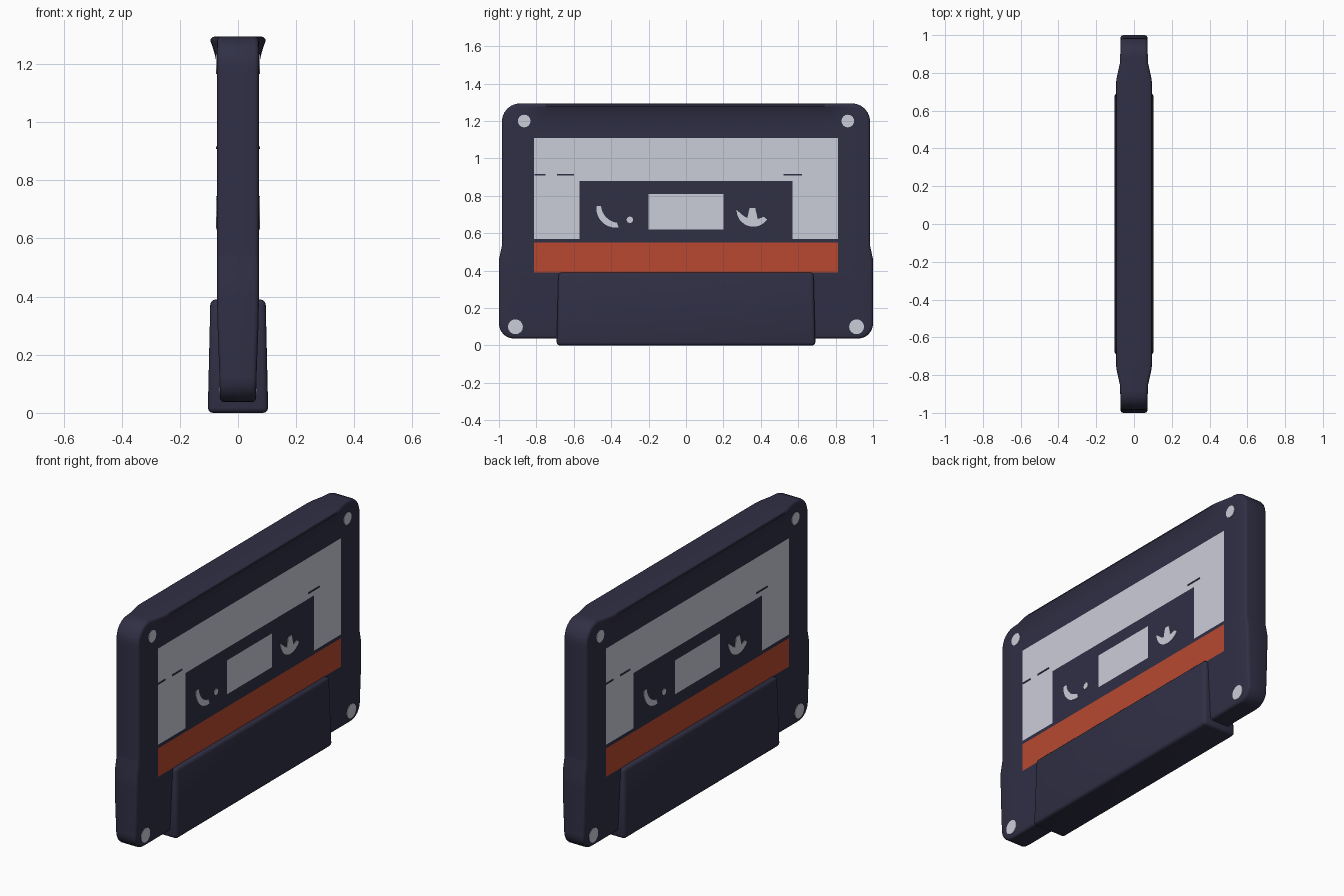
import bpy, bmesh, math
from mathutils import Vector

if "Cube" in bpy.data.objects:
    bpy.data.objects.remove(bpy.data.objects["Cube"])


def material(name, rgb):
    m = bpy.data.materials.new(name)
    m.diffuse_color = (*rgb, 1)
    m.use_nodes = True
    m.node_tree.nodes["Principled BSDF"].inputs["Base Color"].default_value = m.diffuse_color
    return m


DARK = material("dark navy plastic", (0.030, 0.029, 0.060))
WHITE = material("pale grey label", (0.60, 0.61, 0.69))
RED = material("rust red stripe", (0.48, 0.066, 0.030))
BASE = 0.072


def smooth(t):
    t = min(max(t, 0), 1)
    return t * t * (3 - 2 * t)


def half_width(y, z):
    """Half thickness of the shell: thin at the foot, flared at the top rim."""
    w = 0.062 + 0.010 * smooth((z - 0.03) / 0.37)
    flare = min(max((z - 1.17) / 0.11, 0), 1) ** 2
    return w + 0.024 * flare * smooth((0.88 - abs(y)) / 0.14)


def finish(bm, name, mats, angle=35):
    bmesh.ops.recalc_face_normals(bm, faces=bm.faces[:])
    me = bpy.data.meshes.new(name)
    bm.to_mesh(me)
    bm.free()
    for m in mats:
        me.materials.append(m)
    ob = bpy.data.objects.new(name, me)
    bpy.context.collection.objects.link(ob)
    bpy.ops.object.select_all(action='DESELECT')
    ob.select_set(True)
    bpy.context.view_layer.objects.active = ob
    bpy.ops.object.shade_smooth_by_angle(angle=math.radians(angle))
    return ob


def extrude_outline(bm, pts, x0, x1, side=1):
    """Prism from (y, z) points; side -1 turns it half round the z axis."""
    verts = [bm.verts.new((side * x0, side * y, z)) for y, z in pts]
    face = bm.faces.new(verts)
    out = bmesh.ops.extrude_face_region(bm, geom=[face])
    for v in out["geom"]:
        if isinstance(v, bmesh.types.BMVert):
            v.co.x = side * x1


def arc(cy, cz, r, a0, a1, n):
    return [(cy + r * math.cos(math.radians(a0 + (a1 - a0) * i / n)),
             cz + r * math.sin(math.radians(a0 + (a1 - a0) * i / n)))
            for i in range(n + 1)]


# Shell: rounded outline with a small step outwards below the middle
half = (arc(0.92, 0.117, 0.08, -90, 0, 6) + [(1.0, 0.46), (0.985, 0.53)]
        + arc(0.885, 1.195, 0.10, 0, 90, 6))
outline = half + [(-y, z) for y, z in reversed(half)]
bm = bmesh.new()
extrude_outline(bm, outline, -BASE, BASE)
bmesh.ops.recalc_face_normals(bm, faces=bm.faces[:])
rim = [e for e in bm.edges if abs(e.verts[0].co.x - e.verts[1].co.x) < 1e-5]
bmesh.ops.bevel(bm, geom=rim, offset=0.016, segments=3, profile=0.5, affect='EDGES')

# Cuts for the label borders and for the flared rim
cuts_z = [0.12, 0.2, 0.3, 0.39, 0.55, 0.57, 0.62, 0.81, 0.88, 1.11,
          1.17, 1.2, 1.225, 1.25, 1.265, 1.275]
cuts_y = [0.2, 0.57, 0.812, 0.74, 0.77, 0.85, 0.88]
planes = [((0, 0, z), (0, 0, 1)) for z in cuts_z]
planes += [((0, s * y, 0), (0, 1, 0)) for y in cuts_y for s in (1, -1)]
for co, no in planes:
    bmesh.ops.bisect_plane(bm, geom=bm.verts[:] + bm.edges[:] + bm.faces[:],
                           plane_co=co, plane_no=no)
for v in bm.verts:
    v.co.x *= half_width(v.co.y, v.co.z) / BASE

# Label, window and stripe colours by position on the two broad faces
bm.normal_update()
for f in bm.faces:
    c = f.calc_center_median()
    y, z = abs(c.y), c.z
    if abs(f.normal.x) < 0.7 or y > 0.812:
        continue
    if 0.39 < z < 0.55:
        f.material_index = 2
    elif 0.57 < z < 1.11:
        in_panel = y < 0.57 and z < 0.88
        in_window = y < 0.2 and 0.62 < z < 0.81
        if in_window or not in_panel:
            f.material_index = 1
finish(bm, "cassette_shell", [DARK, WHITE, RED])

# Thicker head block at the foot, slightly wider at the bottom
bm = bmesh.new()
bmesh.ops.create_cube(bm, size=2)
for v in bm.verts:
    low = v.co.z < 0
    v.co = Vector((v.co.x * (0.104 if low else 0.095),
                   v.co.y * (0.692 if low else 0.682),
                   0 if low else 0.39))
bmesh.ops.bevel(bm, geom=bm.edges[:], offset=0.018, segments=3, profile=0.5,
                affect='EDGES')
finish(bm, "head_block", [DARK])


def plates(name, outlines, mat):
    """Thin plates on both broad faces, following the shell thickness."""
    bm = bmesh.new()
    for pts in outlines:
        cy = sum(p[0] for p in pts) / len(pts)
        cz = sum(p[1] for p in pts) / len(pts)
        w = half_width(cy, cz)
        for side in (1, -1):
            extrude_outline(bm, pts, w - 0.005, w + 0.003, side)
    finish(bm, name, [mat])


# Corner screws
plates("corner_screws",
       [arc(s * y, z, r, 0, 337.5, 15) for s in (1, -1)
        for y, z, r in ((0.865, 1.2, 0.034), (0.912, 0.1, 0.040))], WHITE)

# Crescent shaped reel hubs with a small tooth
left = arc(-0.375, 0.735, 0.105, 175, 278, 10) + arc(-0.355, 0.755, 0.10, 262, 185, 8)
right = arc(0.36, 0.725, 0.09, 180, 325, 12) + arc(0.365, 0.775, 0.10, 300, 225, 8)
tooth = [(0.325, 0.67), (0.385, 0.67), (0.37, 0.735), (0.34, 0.735)]
dot = arc(-0.30, 0.672, 0.018, 0, 315, 7)
plates("reel_hubs", [left, right, dot], WHITE)
plates("reel_tooth", [tooth], WHITE)

# Fine ruled line segments on the label
plates("label_lines",
       [[(a, 0.908), (b, 0.908), (b, 0.916), (a, 0.916)]
        for a, b in ((-0.81, -0.75), (-0.69, -0.60), (0.52, 0.62))], DARK)
